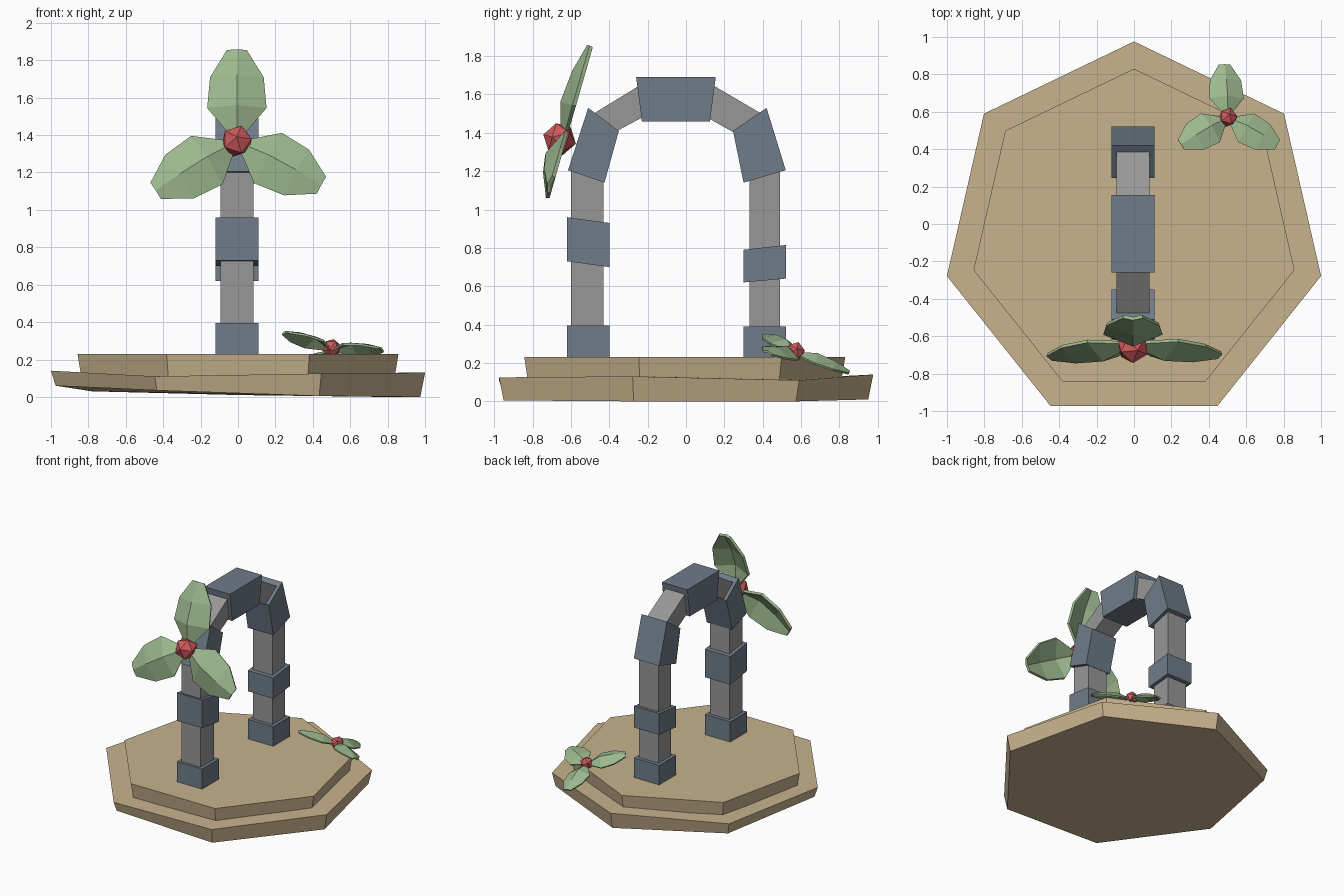
import bpy, bmesh, math
from mathutils import Vector, Matrix

cube = bpy.data.objects.get("Cube")
if cube:
    bpy.data.objects.remove(cube, do_unlink=True)


def material(name, r, g, b):
    m = bpy.data.materials.new(name)
    m.use_nodes = True
    m.diffuse_color = (r, g, b, 1)
    m.node_tree.nodes["Principled BSDF"].inputs["Base Color"].default_value = (r, g, b, 1)
    return m


SAND = material("sandstone", .58, .45, .27)
GREY = material("grey stone", .31, .31, .31)
SLATE = material("slate stone", .16, .20, .25)
GREEN = material("petal green", .33, .48, .27)
RED = material("flower red", .62, .10, .11)


def finish(name, bm, mat):
    bmesh.ops.recalc_face_normals(bm, faces=bm.faces)
    mesh = bpy.data.meshes.new(name)
    bm.to_mesh(mesh)
    bm.free()
    mesh.materials.append(mat)
    obj = bpy.data.objects.new(name, mesh)
    bpy.context.collection.objects.link(obj)
    return obj


def loft(name, bottom, top, mat):
    """Solid between two matching rings of points."""
    bm = bmesh.new()
    a = [bm.verts.new(p) for p in bottom]
    b = [bm.verts.new(p) for p in top]
    n = len(a)
    bm.faces.new(a)
    bm.faces.new(b)
    for i in range(n):
        j = (i + 1) % n
        bm.faces.new((a[i], a[j], b[j], b[i]))
    return finish(name, bm, mat)


# Seven-sided stepped base, with uneven lower slab
def ring(radius, heights):
    pts = []
    for i, z in enumerate(heights):
        t = math.pi / 2 + i * math.tau / 7
        pts.append((radius * math.cos(t), radius * math.sin(t) - .05, z))
    return pts


loft("lower_slab", ring(1.0, [.01, .03, .06, .035, .005, 0, 0]),
     ring(1.026, [.14, .12, .14, .11, .125, .13, .11]), SAND)
loft("upper_slab", ring(.86, [.11] * 7), ring(.88, [.23] * 7), SAND)


# Arch stones: side profiles (y, z) extruded across x
def stone(name, profile, half, mat):
    loft(name, [(-.006 - half, y, z) for y, z in profile],
         [(-.006 + half, y, z) for y, z in profile], mat)


def box(y0, y1, z0, z1):
    return [(y0, z0), (y1, z0), (y1, z1), (y0, z1)]


SLATES = {
    "front_foot": box(-.62, -.40, .2, .395),
    "front_band": [(-.62, .73), (-.40, .70), (-.40, .93), (-.62, .96)],
    "front_shoulder": [(-.615, 1.205), (-.425, 1.14), (-.35, 1.41), (-.51, 1.53)],
    "keystone": [(-.23, 1.46), (.125, 1.46), (.155, 1.69), (-.26, 1.69)],
    "back_shoulder": [(.30, 1.14), (.52, 1.205), (.42, 1.53), (.245, 1.41)],
    "back_band": [(.30, .62), (.52, .64), (.52, .815), (.30, .79)],
    "back_foot": box(.30, .52, .2, .39),
}
GREYS = {
    "front_column": box(-.60, -.43, .2, 1.25),
    "back_column": box(.33, .49, .2, 1.25),
    "front_link": [(-.47, 1.35), (-.20, 1.495), (-.22, 1.66), (-.49, 1.495)],
    "back_link": [(.36, 1.34), (.10, 1.485), (.12, 1.66), (.41, 1.49)],
}
for name, profile in SLATES.items():
    stone(name, profile, .115, SLATE)
for name, profile in GREYS.items():
    stone(name, profile, .088, GREY)

# Petal sections: distance along, half width, ridge height, edge height
SECTIONS = [(.04, .03, .02, 0), (.19, .155, .065, 0),
            (.36, .14, .05, 0), (.51, .05, .012, 0)]


def flower(name, centre, normal, up, size, angles):
    n = Vector(normal).normalized()
    u = Vector(up)
    u = (u - n * u.dot(n)).normalized()
    frame = Matrix((u.cross(n), u, n)).transposed().to_4x4()
    place = Matrix.Translation(centre) @ frame @ Matrix.Scale(size, 4)

    for k, angle in enumerate(angles):
        bm = bmesh.new()
        rows = [[bm.verts.new(p) for p in ((-w, s, e), (0, s, h), (w, s, e))]
                for s, w, h, e in SECTIONS]
        for a, b in zip(rows, rows[1:]):
            for i in range(2):
                bm.faces.new((a[i], a[i + 1], b[i + 1], b[i]))
        petal = finish(f"{name}_petal_{k + 1}", bm, GREEN)
        petal.matrix_world = place @ Matrix.Rotation(math.radians(angle), 4, 'Z')
        solid = petal.modifiers.new("thickness", 'SOLIDIFY')
        solid.thickness = .02
        solid.offset = 0

    # Faceted centre
    bm = bmesh.new()
    bmesh.ops.create_icosphere(bm, subdivisions=1, radius=.088)
    heart = finish(name + "_centre", bm, RED)
    heart.matrix_world = place @ Matrix.Translation((0, 0, .025))


tilt = math.radians(16)
flower("arch_flower", (-.006, -.635, 1.36), (0, -math.cos(tilt), math.sin(tilt)),
       (0, 0, 1), 1, (0, 122, -118))
flower("ground_flower", (.50, .565, .247), (.16, .33, .93),
       (0, 1, 0), .59, (0, 120, -120))
